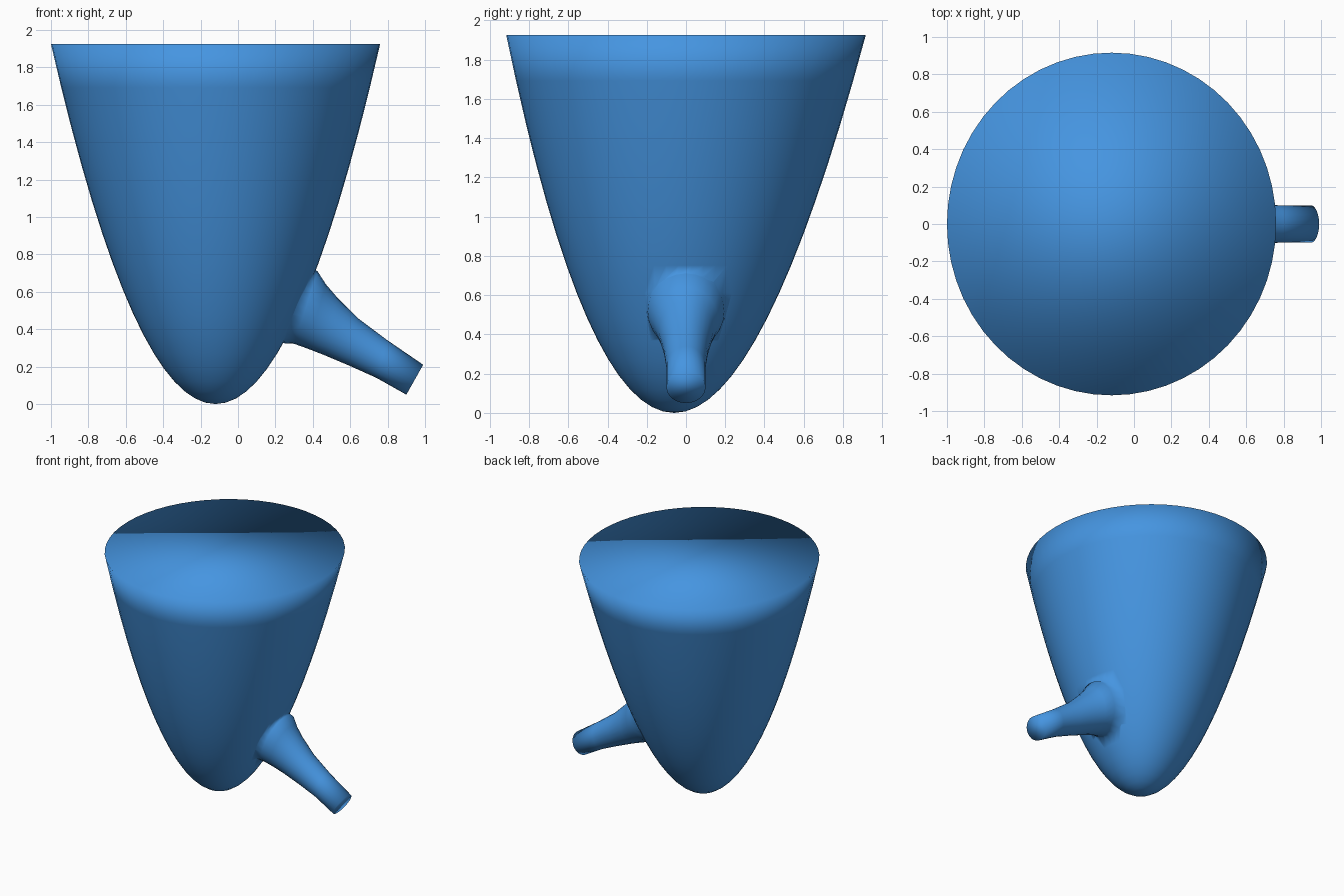
import bpy, bmesh, math
from mathutils import Vector

if "Cube" in bpy.data.objects:
    bpy.data.objects.remove(bpy.data.objects["Cube"])

HEIGHT = 1.925


def loft(name, rings, cap_start=True, apex=None):
    """Skin a list of closed rings, with a pole or a cap at the start and a cap at the end."""
    bm = bmesh.new()
    loops = [[bm.verts.new(p) for p in ring] for ring in rings]
    n = len(loops[0])
    for a, b in zip(loops, loops[1:]):
        for i in range(n):
            j = (i + 1) % n
            bm.faces.new((a[i], a[j], b[j], b[i]))
    if apex:
        pole = bm.verts.new(apex)
        for i in range(n):
            bm.faces.new((pole, loops[0][(i + 1) % n], loops[0][i]))
    elif cap_start:
        bm.faces.new(loops[0])
    bm.faces.new(loops[-1])
    bmesh.ops.recalc_face_normals(bm, faces=bm.faces)
    mesh = bpy.data.meshes.new(name)
    bm.to_mesh(mesh)
    bm.free()
    obj = bpy.data.objects.new(name, mesh)
    bpy.context.collection.objects.link(obj)
    return obj


def bowl_ring(t, sides=56):
    """Level of the paraboloid bowl; t is the share of the rim radius."""
    z = HEIGHT * t * t
    cy = -0.06 * (1 - t * t)
    return [(-0.12 + 0.88 * t * math.cos(a), cy + 0.916 * t * math.sin(a), z)
            for a in (2 * math.pi * i / sides for i in range(sides))]


def stem_ring(top, bottom, width, sides=24):
    """Tilted oval between a top and a bottom point of the side outline."""
    top, bottom = Vector((top[0], 0, top[1])), Vector((bottom[0], 0, bottom[1]))
    mid, half = (top + bottom) / 2, (top - bottom) / 2
    return [mid + half * math.cos(a) + Vector((0, width * math.sin(a), 0))
            for a in (2 * math.pi * i / sides for i in range(sides))]


# Deep bowl with a flat closed top
steps = 16
bowl = loft("bowl", [bowl_ring(i / steps) for i in range(1, steps + 1)],
            apex=(-0.12, -0.06, 0))

# Flared stem: outline top, outline bottom, half width
stem_outline = [
    ((0.30, 0.76), (0.16, 0.33), 0.21),
    ((0.425, 0.71), (0.30, 0.322), 0.195),
    ((0.47, 0.64), (0.37, 0.297), 0.165),
    ((0.53, 0.57), (0.46, 0.262), 0.14),
    ((0.64, 0.46), (0.60, 0.203), 0.115),
    ((0.80, 0.34), (0.74, 0.14), 0.10),
    ((0.99, 0.21), (0.90, 0.05), 0.10),
]
stem = loft("stem_cutter", [stem_ring(*s) for s in stem_outline])
stem.hide_render = True

# Fuse the stem into the bowl
fuse = bowl.modifiers.new("fuse", 'BOOLEAN')
fuse.operation = 'UNION'
fuse.solver = 'EXACT'
fuse.object = stem
bpy.context.view_layer.objects.active = bowl
bowl.select_set(True)
bpy.ops.object.modifier_apply(modifier=fuse.name)
bpy.data.objects.remove(stem)

# Fully smooth shading, also over the rim, and blue colour
bowl.data.shade_smooth()
blue = bpy.data.materials.new("blue")
blue.diffuse_color = (0.06, 0.30, 0.75, 1)
blue.use_nodes = True
blue.node_tree.nodes["Principled BSDF"].inputs["Base Color"].default_value = blue.diffuse_color
bowl.data.materials.clear()
bowl.data.materials.append(blue)
bowl.name = "bowl_with_stem"
